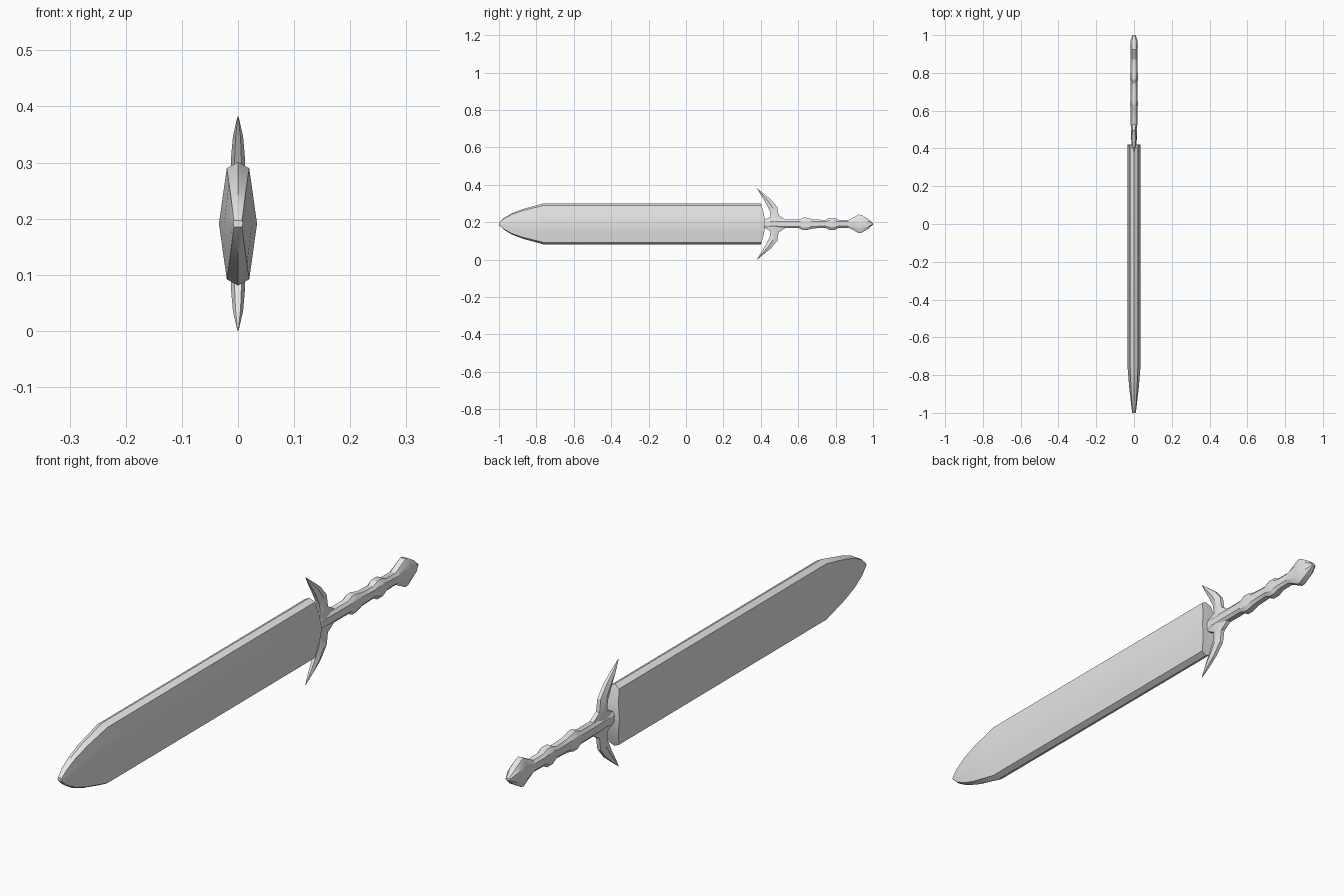
import bpy, bmesh

cube = bpy.data.objects.get("Cube")
if cube:
    bpy.data.objects.remove(cube)

MID_Z = 0.191

steel = bpy.data.materials.new("pale_grey_steel")
steel.use_nodes = True
GREY = (0.8, 0.8, 0.8, 1)
steel.diffuse_color = GREY
steel.node_tree.nodes["Principled BSDF"].inputs["Base Color"].default_value = GREY


def loft(name, halves, angle=0.5, flip=1):
    """Skin a row of half sections (x >= 0), mirrored across x, and cap both ends."""
    bm = bmesh.new()
    rings = []
    for half in halves:
        full = half + [(-x, y, z) for x, y, z in reversed(half)]
        rings.append([bm.verts.new((x, y, MID_Z + flip * z)) for x, y, z in full])
    n = len(rings[0])
    for a, b in zip(rings, rings[1:]):
        for i in range(n):
            j = (i + 1) % n
            bm.faces.new((a[i], a[j], b[j], b[i]))
    for ring in (rings[0], rings[-1]):
        for i in range(n // 2 - 1):
            bm.faces.new((ring[i], ring[i + 1], ring[n - 2 - i], ring[n - 1 - i]))
    bmesh.ops.remove_doubles(bm, verts=bm.verts, dist=0.0001)
    bmesh.ops.recalc_face_normals(bm, faces=bm.faces)
    mesh = bpy.data.meshes.new(name)
    bm.to_mesh(mesh)
    bm.free()
    mesh.materials.append(steel)
    ob = bpy.data.objects.new(name, mesh)
    bpy.context.collection.objects.link(ob)
    bpy.ops.object.select_all(action='DESELECT')
    ob.select_set(True)
    bpy.context.view_layer.objects.active = ob
    bpy.ops.object.shade_smooth_by_angle(angle=angle)
    return ob


# Blade: y, half height, shoulder half width, ridge half width, end bulge
def blade_section(y, h, s, r, bulge=0):
    pts = []
    for f, x in ((1, 0), (0.9, s), (0.45, (s + r) / 2), (0, r),
                 (-0.45, (s + r) / 2), (-0.9, s), (-1, 0)):
        pts.append((x, y + bulge * (1 - f * f), f * h))
    return pts


loft("blade", [blade_section(*row) for row in (
    (-1.0, 0.006, 0.007, 0.009),
    (-0.975, 0.030, 0.010, 0.013),
    (-0.93, 0.057, 0.013, 0.018),
    (-0.87, 0.080, 0.016, 0.025),
    (-0.76, 0.110, 0.020, 0.034),
    (0.40, 0.110, 0.020, 0.034, 0.022))])


# Grip and pommel: y, half height, half width
def grip_section(y, h, w):
    return [(w * 0.55, y, h), (w, y, h * 0.55), (w, y, -h * 0.55), (w * 0.55, y, -h)]


loft("grip", [grip_section(*row) for row in (
    (0.41, 0.021, 0.013), (0.50, 0.023, 0.017), (0.605, 0.023, 0.018),
    (0.625, 0.033, 0.020), (0.645, 0.033, 0.020), (0.68, 0.024, 0.018),
    (0.745, 0.021, 0.018), (0.765, 0.032, 0.021), (0.795, 0.032, 0.021),
    (0.815, 0.022, 0.018), (0.87, 0.021, 0.018))])

loft("pommel", [grip_section(*row) for row in (
    (0.87, 0.021, 0.018), (0.925, 0.050, 0.019), (0.94, 0.047, 0.020),
    (0.975, 0.026, 0.018), (1.0, 0.004, 0.008))])


# Guard horns: inner edge y, z, outer edge y, z, half thickness
def horn_section(yi, zi, yo, zo, t):
    return [(t * 0.5, yi, zi), (t, (yi + yo) / 2, (zi + zo) / 2), (t * 0.5, yo, zo)]


horn = [horn_section(*row) for row in (
    (0.415, 0.0, 0.54, 0.0, 0.015),
    (0.42, 0.022, 0.525, 0.027, 0.015),
    (0.452, 0.038, 0.495, 0.046, 0.014),
    (0.447, 0.072, 0.488, 0.090, 0.013),
    (0.425, 0.115, 0.455, 0.130, 0.012),
    (0.402, 0.152, 0.418, 0.160, 0.009),
    (0.378, 0.191, 0.379, 0.191, 0.001))]
for name, flip in (("upper_horn", 1), ("lower_horn", -1)):
    loft(name, horn, flip=flip)
